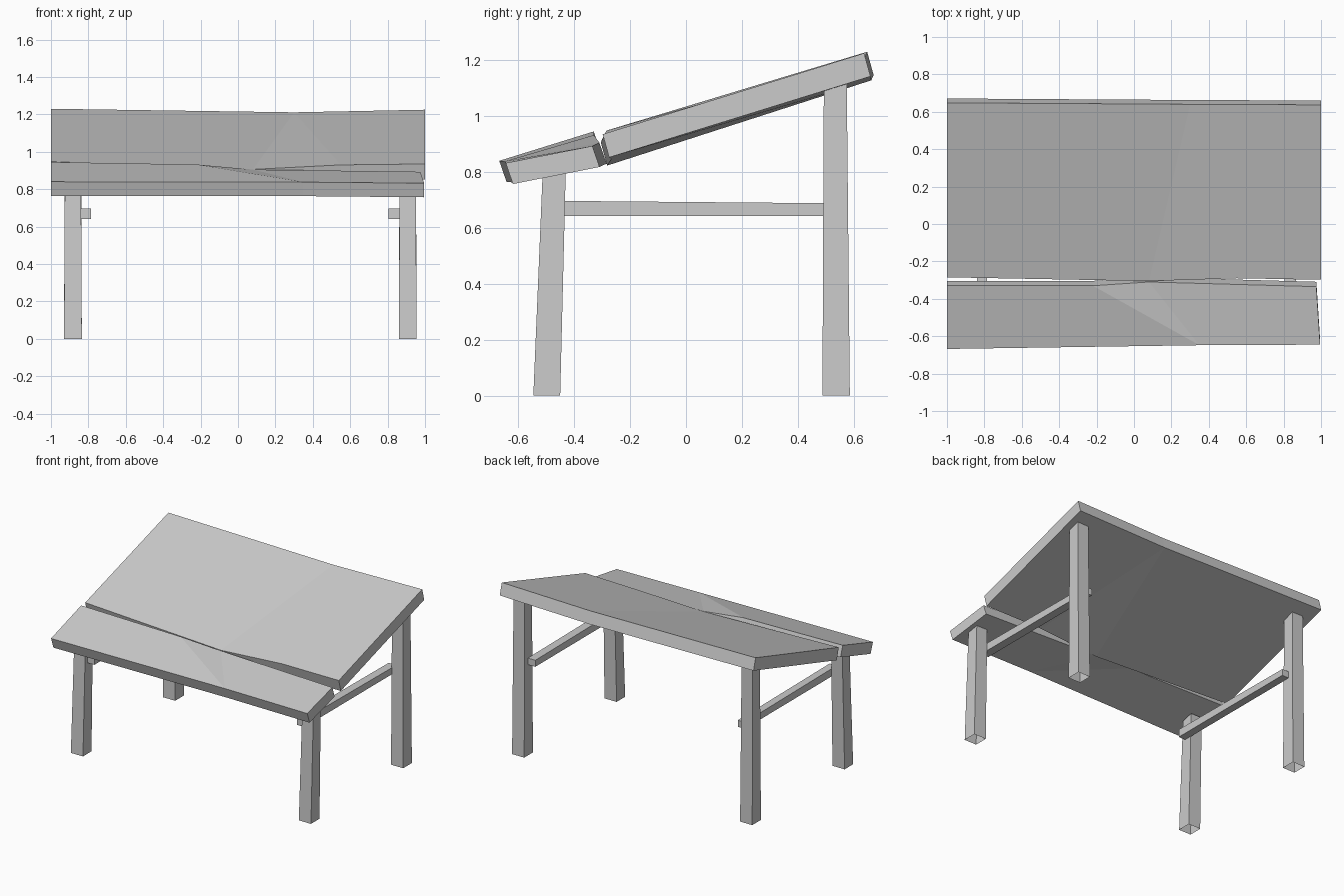
import bpy

if "Cube" in bpy.data.objects:
    bpy.data.objects.remove(bpy.data.objects["Cube"])


def make(name, verts, faces):
    mesh = bpy.data.meshes.new(name)
    mesh.from_pydata(verts, [], faces)
    mesh.update()
    return_obj = bpy.data.objects.new(name, mesh)
    bpy.context.collection.objects.link(return_obj)
    return return_obj


def board(name, outline, top_faces, offset):
    """Plank: counter-clockwise top outline, dropped along an offset to its underside."""
    n = len(outline)
    verts = outline + [tuple(a + b for a, b in zip(p, offset)) for p in outline]
    faces = list(top_faces)
    faces += [tuple(i + n for i in reversed(f)) for f in top_faces]
    faces += [(i, i + n, (i + 1) % n + n, (i + 1) % n) for i in range(n)]
    return make(name, verts, faces)


SIDES = [(0, 1, 5, 4), (1, 2, 6, 5), (2, 3, 7, 6), (3, 0, 4, 7)]


def leg(name, x0, x1, foot, head):
    """Tapered leg, open at the foot; head holds (y, z) of its sloping end."""
    (y0, y1), ((ya, za), (yb, zb)) = foot, head
    t = 0.004
    verts = [(x0, y0, 0), (x1, y0, 0), (x1, y1, 0), (x0, y1, 0),
             (x0 + t, ya, za), (x1 - t, ya, za), (x1 - t, yb, zb), (x0 + t, yb, zb)]
    return make(name, verts, SIDES + [(4, 5, 6, 7)])


def rail(name, x0, x1):
    """Side rail running along the inner faces of the legs."""
    y0, y1 = -0.49, 0.54
    verts = [(x0, y0, 0.642), (x1, y0, 0.642), (x1, y1, 0.642), (x0, y1, 0.642),
             (x0, y0, 0.697), (x1, y0, 0.697), (x1, y1, 0.688), (x0, y1, 0.688)]
    return make(name, verts, SIDES + [(4, 5, 6, 7), (3, 2, 1, 0)])


# Wide rear plank of the slanted top
board("rear_plank",
      [(-1, -0.285, 0.948), (0.08, -0.305, 0.906), (0.55, -0.29, 0.93), (1, -0.298, 0.935),
       (1, 0.637, 1.225), (0.3, 0.64, 1.211), (-1, 0.648, 1.23)],
      [(0, 1, 5, 6), (1, 2, 5), (2, 3, 4, 5)], (0, 0.023, -0.083))

# Narrow warped front plank
board("front_plank",
      [(-1, -0.668, 0.84), (0.35, -0.648, 0.838), (0.995, -0.645, 0.832),
       (0.975, -0.335, 0.893), (0.08, -0.31, 0.905), (-0.22, -0.33, 0.932), (-1, -0.33, 0.945)],
      [(0, 1, 5, 6), (1, 4, 5), (1, 2, 3, 4)], (0, 0.026, -0.075))

# Legs and rails on both sides
for side, x0, x1, r0, r1 in (("left", -0.93, -0.835, -0.84, -0.785),
                             ("right", 0.86, 0.955, 0.805, 0.865)):
    leg("front_leg_" + side, x0, x1, (-0.546, -0.45), ((-0.513, 0.79), (-0.43, 0.81)))
    leg("back_leg_" + side, x0, x1, (0.488, 0.586), ((0.493, 1.10), (0.575, 1.125)))
    rail("side_rail_" + side, r0, r1)
